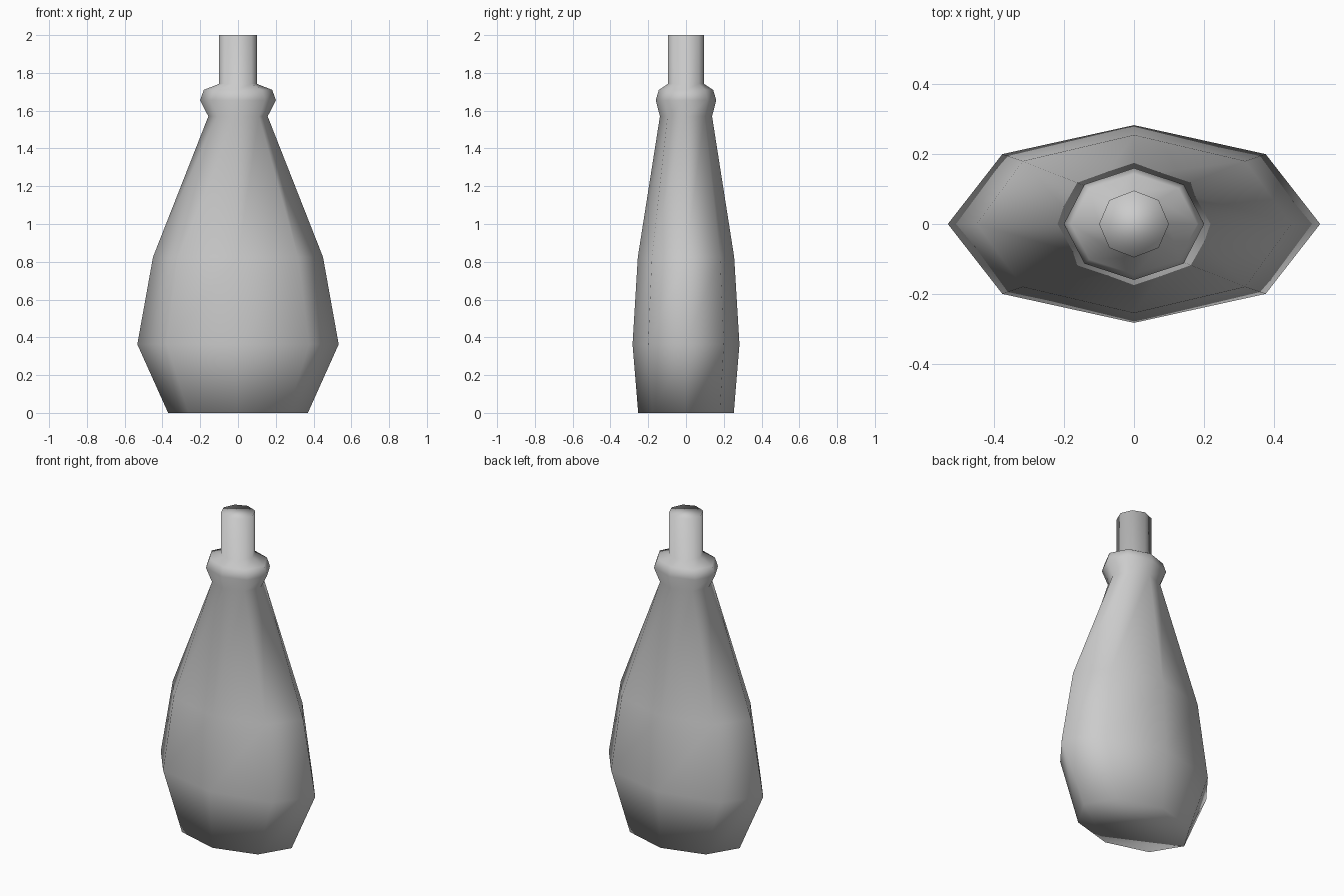
import bpy, bmesh
from math import cos, sin, pi

if "Cube" in bpy.data.objects:
    bpy.data.objects.remove(bpy.data.objects["Cube"])

SIDES = 8

# Profile: height, half-width in x, half-depth in y
PROFILE = [
    (0.000, 0.370, 0.253),   # base
    (0.363, 0.533, 0.283),   # widest point
    (0.825, 0.450, 0.255),   # shoulder
    (1.570, 0.157, 0.138),   # throat
    (1.655, 0.201, 0.160),   # collar rim
    (1.710, 0.181, 0.144),   # collar top
    (1.742, 0.100, 0.096),   # neck base
    (2.000, 0.100, 0.096),   # neck top
]


def loft(name, profile):
    bm = bmesh.new()
    rings = [[bm.verts.new((rx * cos(2 * pi * i / SIDES), ry * sin(2 * pi * i / SIDES), z))
              for i in range(SIDES)] for z, rx, ry in profile]
    for low, high in zip(rings, rings[1:]):
        for i in range(SIDES):
            j = (i + 1) % SIDES
            bm.faces.new((low[i], low[j], high[j], high[i]))
    # Close both ends
    bm.faces.new(rings[0][::-1])
    bm.faces.new(rings[-1])
    for face in bm.faces:
        face.smooth = True
    mesh = bpy.data.meshes.new(name)
    bm.to_mesh(mesh)
    bm.free()
    obj = bpy.data.objects.new(name, mesh)
    bpy.context.collection.objects.link(obj)
    return obj


# Flattened octagonal bottle with collar and neck in one continuous skin
loft("bottle", PROFILE)
